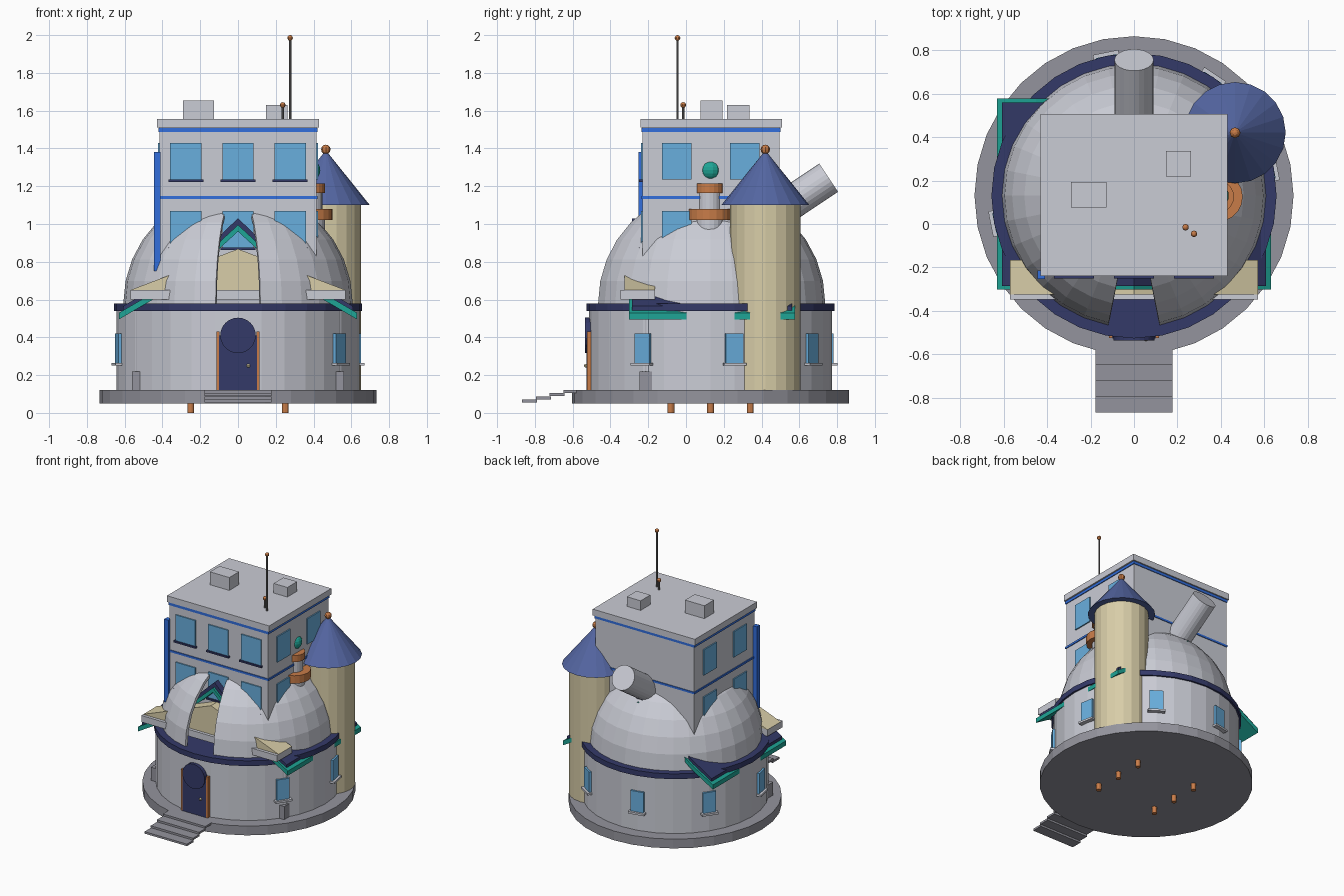
import bpy, bmesh, math
from mathutils import Vector, Matrix

if "Cube" in bpy.data.objects:
    bpy.data.objects.remove(bpy.data.objects["Cube"])

CY = 0.13  # shared centre of the round parts along y


def material(name, r, g, b):
    lin = lambda c: (c / 255 / 12.92) if c < 10 else ((c / 255 + 0.055) / 1.055) ** 2.4
    m = bpy.data.materials.new(name)
    m.diffuse_color = (lin(r), lin(g), lin(b), 1)
    m.use_nodes = True
    m.node_tree.nodes["Principled BSDF"].inputs["Base Color"].default_value = m.diffuse_color
    return m


LIGHT = material("light_grey", 202, 204, 213)
STONE = material("stone_grey", 148, 148, 157)
GLASS = material("window_blue", 105, 175, 222)
NAVY = material("navy", 52, 58, 105)
SLATE = material("roof_blue", 84, 102, 162)
TEAL = material("teal", 30, 165, 150)
TAN = material("tan", 216, 205, 168)
COPPER = material("copper", 200, 124, 72)
BLUE = material("bright_blue", 50, 110, 220)
METAL = material("metal_grey", 120, 118, 118)


def finish(name, bm, mat):
    bmesh.ops.recalc_face_normals(bm, faces=bm.faces)
    me = bpy.data.meshes.new(name)
    bm.to_mesh(me)
    bm.free()
    me.materials.append(mat)
    ob = bpy.data.objects.new(name, me)
    bpy.context.collection.objects.link(ob)
    return ob


def box(name, mat, x0, x1, y0, y1, z0, z1, matrix=None):
    bm = bmesh.new()
    bmesh.ops.create_cube(bm, size=1)
    for v in bm.verts:
        v.co = Vector(((x0, x1)[v.co.x > 0], (y0, y1)[v.co.y > 0], (z0, z1)[v.co.z > 0]))
    if matrix:
        bm.transform(matrix)
    return finish(name, bm, mat)


def rod(name, mat, a, b, r, r2=None, n=20):
    """Cylinder or cone from point a to point b."""
    a, b = Vector(a), Vector(b)
    bm = bmesh.new()
    bmesh.ops.create_cone(bm, cap_ends=True, segments=n, radius1=r,
                          radius2=r if r2 is None else r2, depth=(b - a).length)
    bm.transform(Matrix.Translation((a + b) / 2) @ (b - a).to_track_quat('Z', 'Y').to_matrix().to_4x4())
    return finish(name, bm, mat)


def ball(name, mat, loc, r, u=10, v=8):
    bm = bmesh.new()
    bmesh.ops.create_uvsphere(bm, u_segments=u, v_segments=v, radius=r)
    bm.transform(Matrix.Translation(loc))
    return finish(name, bm, mat)


def prism(name, mat, pts, y0, y1):
    """Outline in x and z pushed along y."""
    bm = bmesh.new()
    f = bm.faces.new([bm.verts.new((x, y0, z)) for x, z in pts])
    ext = bmesh.ops.extrude_face_region(bm, geom=[f])
    for g in ext["geom"]:
        if isinstance(g, bmesh.types.BMVert):
            g.co.y = y1
    return finish(name, bm, mat)


# Round base, feet and steps
rod("base_disc", STONE, (0, CY, 0.05), (0, CY, 0.12), 0.734, n=32)
for x in (-0.25, 0.25):
    for y in (-0.08, 0.13, 0.34):
        rod("foot", COPPER, (x, y, 0), (x, y, 0.055), 0.018, n=12)
for i in range(4):
    y, z = -0.868 + 0.073 * i, 0.055 + 0.017 * i
    box("step", STONE, -0.178, 0.178, y, y + 0.08, z, z + 0.015)

# Drum and rim
rod("drum", LIGHT, (0, CY, 0.12), (0, CY, 0.56), 0.643, n=32)
rod("drum_rim", NAVY, (0, CY, 0.54), (0, CY, 0.58), 0.656, n=32)

# Drum windows
for i in range(6):
    m = Matrix.Translation((0, CY, 0)) @ Matrix.Rotation(math.radians(-33.75 + 45 * i), 4, 'Z')
    box("drum_window", GLASS, 0.62, 0.655, -0.048, 0.048, 0.265, 0.42, m)
    box("drum_sill", LIGHT, 0.62, 0.672, -0.06, 0.06, 0.25, 0.265, m)

# Arched door
box("door", NAVY, -0.1, 0.1, -0.527, -0.48, 0.12, 0.41)
rod("door_arch", NAVY, (0, -0.48, 0.41), (0, -0.535, 0.41), 0.094, n=24)
for s in (-1, 1):
    box("door_jamb", COPPER, s * 0.106 - 0.008, s * 0.106 + 0.008, -0.525, -0.48, 0.12, 0.43)
ball("door_knob", TAN, (0.055, -0.53, 0.25), 0.01)

# Dome with a two-segment opening at the front
bm = bmesh.new()
bmesh.ops.create_uvsphere(bm, u_segments=32, v_segments=16, radius=0.607)
cut = [v for v in bm.verts if v.co.z < -0.01]
bmesh.ops.delete(bm, geom=cut, context='VERTS')
slot = []
for f in bm.faces:
    c = f.calc_center_median()
    if c.y < 0 and abs(math.atan2(c.x, -c.y)) < math.radians(11):
        slot.append(f)
bmesh.ops.delete(bm, geom=slot, context='FACES')
bm.transform(Matrix.Translation((0, CY, 0.58)))
dome = finish("dome", bm, LIGHT)
shell = dome.modifiers.new("shell", 'SOLIDIFY')
shell.thickness = 0.02
shell.offset = -1

# Flared gable roof running through the dome
half = [(0.63, 0.53), (0.45, 0.635), (0.12, 0.885), (0, 0.995)]


def roof_outline(half, t):
    top = half + [(-x, z) for x, z in half[-2::-1]]
    return top + [(x, z - t) for x, z in reversed(top)]


prism("roof_trim", TEAL, roof_outline(half, 0.035), -0.302, 0.577)
prism("roof_tiles", NAVY, roof_outline([(x * 0.965, z + 0.035) for x, z in half], 0.04), -0.285, 0.56)

# Pediment, beam, columns and pedestals
prism("pediment", TAN, [(-0.57, 0.65), (0.57, 0.65), (0, 0.868)], -0.325, -0.165)
box("pediment_beam", LIGHT, -0.57, 0.57, -0.348, -0.165, 0.6, 0.65)
for s in (-1, 1):
    x = s * 0.53
    rod("column", LIGHT, (x, -0.2, 0.2), (x, -0.2, 0.6), 0.02, n=12)
    box("pedestal", STONE, s * 0.538 - 0.023, s * 0.538 + 0.023, -0.245, -0.18, 0.12, 0.22)

# Square upper block with bands and roof slab
box("upper_block", LIGHT, -0.415, 0.415, -0.23, 0.495, 0.6, 1.52)
box("roof_slab", LIGHT, -0.43, 0.43, -0.24, 0.507, 1.51, 1.557)
for z0, z1 in ((1.488, 1.508), (1.133, 1.148)):
    box("blue_band", BLUE, -0.421, 0.421, -0.236, 0.5, z0, z1)
for top in (1.43, 1.07):
    for x in (-0.276, 0, 0.276):
        box("front_window", GLASS, x - 0.083, x + 0.083, -0.239, -0.22, top - 0.195, top)
        box("front_sill", NAVY, x - 0.093, x + 0.093, -0.25, -0.22, top - 0.207, top - 0.195)
    for y in (-0.05, 0.31):
        for s in (-1, 1):
            box("side_window", GLASS, s * 0.414 - 0.01, s * 0.414 + 0.01, y - 0.078, y + 0.078, top - 0.195, top)
box("corner_strip", BLUE, -0.445, -0.41, -0.252, -0.215, 0.75, 1.38)

# Rooftop boxes and antennas
box("roof_box_large", LIGHT, -0.29, -0.127, 0.077, 0.193, 1.55, 1.655)
box("roof_box_small", LIGHT, 0.147, 0.263, 0.218, 0.335, 1.55, 1.63)
for x, y, z in ((0.276, -0.045, 1.985), (0.237, -0.015, 1.63)):
    rod("antenna_pole", METAL, (x, y, 1.55), (x, y, z), 0.006, n=8)
    ball("antenna_tip", COPPER, (x, y, z), 0.015)

# Round turret
rod("turret", TAN, (0.465, 0.42, 0.12), (0.465, 0.42, 1.1), 0.186, n=20)
rod("turret_roof", SLATE, (0.465, 0.42, 1.1), (0.465, 0.42, 1.39), 0.233, 0.0, n=20)
ball("turret_finial", COPPER, (0.465, 0.42, 1.395), 0.025, 8, 6)

# Tilted telescope at the back
rod("telescope", LIGHT, (0, 0.256, 0.912), (0, 0.755, 1.245), 0.09, n=24)

# Small lantern at the side wall
for name, mat, z0, z1, r in (("lantern_base", LIGHT, 0.9, 1.03, 0.075), ("lantern_gallery", COPPER, 1.02, 1.08, 0.115),
                             ("lantern_neck", LIGHT, 1.07, 1.17, 0.062), ("lantern_cap", COPPER, 1.165, 1.215, 0.075)):
    rod(name, mat, (0.385, 0.125, z0), (0.385, 0.125, z1), r, n=20)
ball("lantern_orb", TEAL, (0.38, 0.13, 1.285), 0.057, 14, 10)
